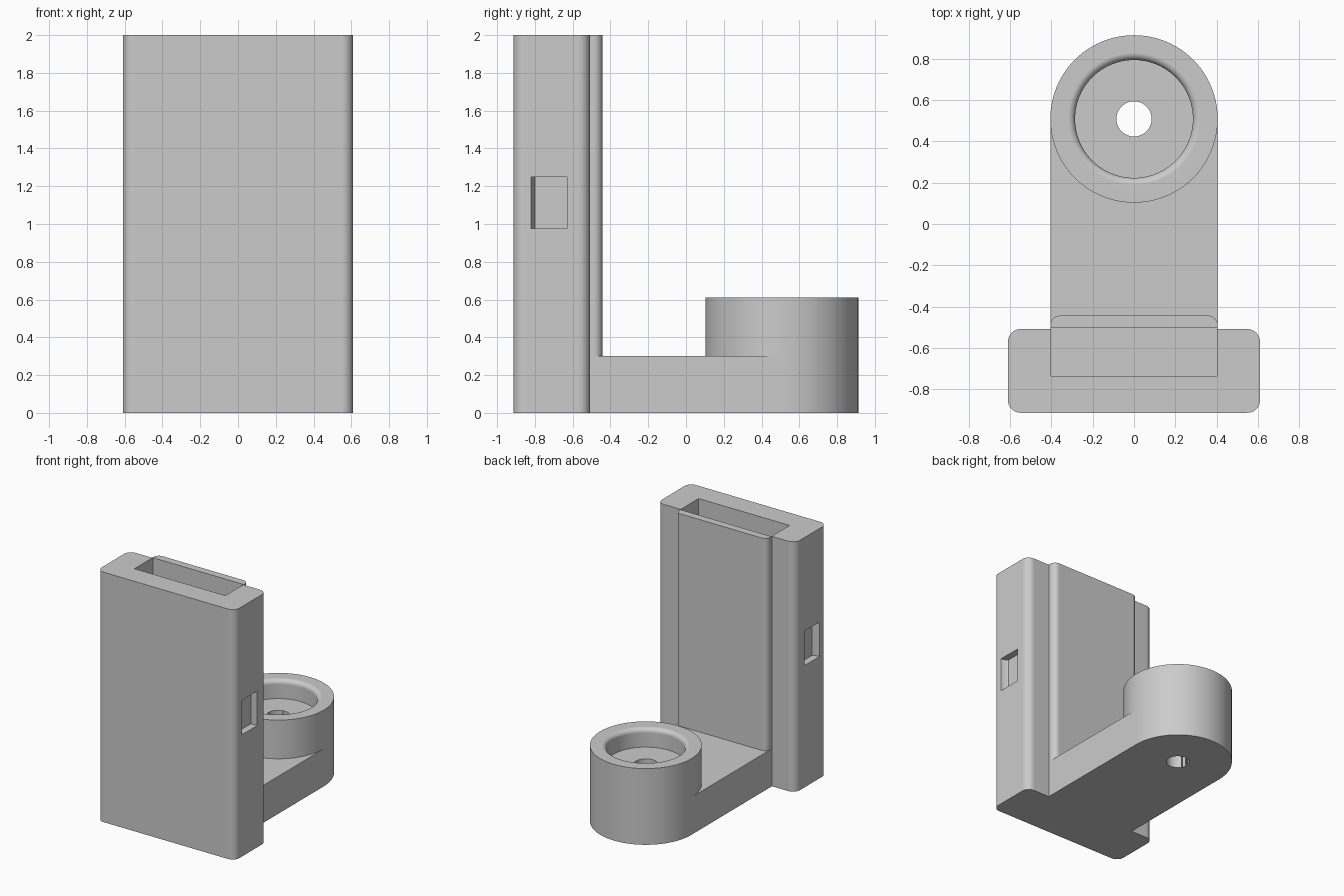
import bpy, bmesh, math
from mathutils import Matrix, Vector

cube = bpy.data.objects.get("Cube")
if cube:
    bpy.data.objects.remove(cube, do_unlink=True)

# Single material
grey = bpy.data.materials.new("plain grey")
grey.use_nodes = True
colour = (0.6, 0.6, 0.6, 1)
grey.diffuse_color = colour
grey.node_tree.nodes["Principled BSDF"].inputs["Base Color"].default_value = colour


def finish(bm, name):
    bmesh.ops.recalc_face_normals(bm, faces=bm.faces)
    mesh = bpy.data.meshes.new(name)
    bm.to_mesh(mesh)
    bm.free()
    mesh.materials.append(grey)
    obj = bpy.data.objects.new(name, mesh)
    bpy.context.collection.objects.link(obj)
    return obj


def prism(name, outline, z0, z1, radius=0, round_above=-9):
    """Extrude an xy outline; round upright edges lying beyond a given y."""
    bm = bmesh.new()
    face = bm.faces.new([bm.verts.new((x, y, z0)) for x, y in outline])
    up = bmesh.ops.extrude_face_region(bm, geom=[face])["geom"]
    bmesh.ops.translate(bm, vec=(0, 0, z1 - z0),
                        verts=[v for v in up if isinstance(v, bmesh.types.BMVert)])
    if radius:
        upright = [e for e in bm.edges
                   if abs(e.verts[0].co.z - e.verts[1].co.z) > 0.01
                   and e.verts[0].co.y > round_above]
        bmesh.ops.bevel(bm, geom=upright, offset=radius, segments=8,
                        profile=0.5, affect='EDGES')
    return finish(bm, name)


def rect(half_width, y0, y1):
    return [(-half_width, y0), (half_width, y0), (half_width, y1), (-half_width, y1)]


def lathe(name, profile, centre_y, steps=96):
    """Turn an (r, z) profile around an upright axis."""
    bm = bmesh.new()
    verts = [bm.verts.new((r, 0, z)) for r, z in profile]
    edges = [bm.edges.new(pair) for pair in zip(verts, verts[1:])]
    bmesh.ops.spin(bm, geom=verts + edges, cent=(0, 0, 0), axis=(0, 0, 1),
                   angle=math.tau, steps=steps)
    bmesh.ops.remove_doubles(bm, verts=bm.verts, dist=0.0001)
    bm.transform(Matrix.Translation(Vector((0, centre_y, 0))))
    return finish(bm, name)


def combine(target, tool, operation):
    mod = target.modifiers.new("combine", 'BOOLEAN')
    mod.operation = operation
    mod.solver = 'EXACT'
    mod.object = tool
    bpy.context.view_layer.objects.active = target
    bpy.ops.object.modifier_apply(modifier=mod.name)
    bpy.data.objects.remove(tool, do_unlink=True)


BOSS_Y, BOSS_R = 0.508, 0.405

# Upright sleeve with its raised back panel
bracket = prism("sleeve_bracket", rect(0.61, -0.913, -0.508), 0, 2, 0.062)
panel = prism("back_panel", rect(0.404, -0.6, -0.443), 0.2, 2, 0.045, -0.5)
combine(bracket, panel, 'UNION')

# Foot arm and round boss
arm = prism("foot_arm", rect(BOSS_R, -0.62, BOSS_Y), 0, 0.3)
combine(bracket, arm, 'UNION')
boss = lathe("round_boss", [(0, 0), (BOSS_R, 0), (BOSS_R, 0.61), (0, 0.61)], BOSS_Y)
combine(bracket, boss, 'UNION')

# Open slot down the sleeve
slot = prism("slot_cutter", rect(0.402, -0.735, -0.503), 0.3, 2.2)
combine(bracket, slot, 'DIFFERENCE')

# Counterbore with rounded lip, and the screw hole
lip = 0.035
arc = [(0.285 + lip * (1 - math.cos(a)), 0.61 - lip * (1 - math.sin(a)))
       for a in (math.pi / 2 * i / 8 for i in range(9))]
bore = lathe("bore_cutter", [(0, -0.1), (0.085, -0.1), (0.085, 0.46), (0.285, 0.46)]
             + arc + [(0.32, 0.8), (0, 0.8)], BOSS_Y)
combine(bracket, bore, 'DIFFERENCE')

# Shallow catch pocket on each side, with a curved front wall
for side in (-1, 1):
    outline = [(0.7, -0.82), (0.61, -0.82), (0.59, -0.816), (0.57, -0.809),
               (0.555, -0.8), (0.555, -0.63), (0.7, -0.63)]
    pocket = prism("pocket_cutter", [(side * x, y) for x, y in outline], 0.975, 1.25)
    combine(bracket, pocket, 'DIFFERENCE')

# Smooth rounds, crisp edges
bpy.ops.object.select_all(action='DESELECT')
bracket.select_set(True)
bpy.context.view_layer.objects.active = bracket
bpy.ops.object.shade_smooth_by_angle(angle=math.radians(30))
weighted = bracket.modifiers.new("even_shading", 'WEIGHTED_NORMAL')
weighted.keep_sharp = True
